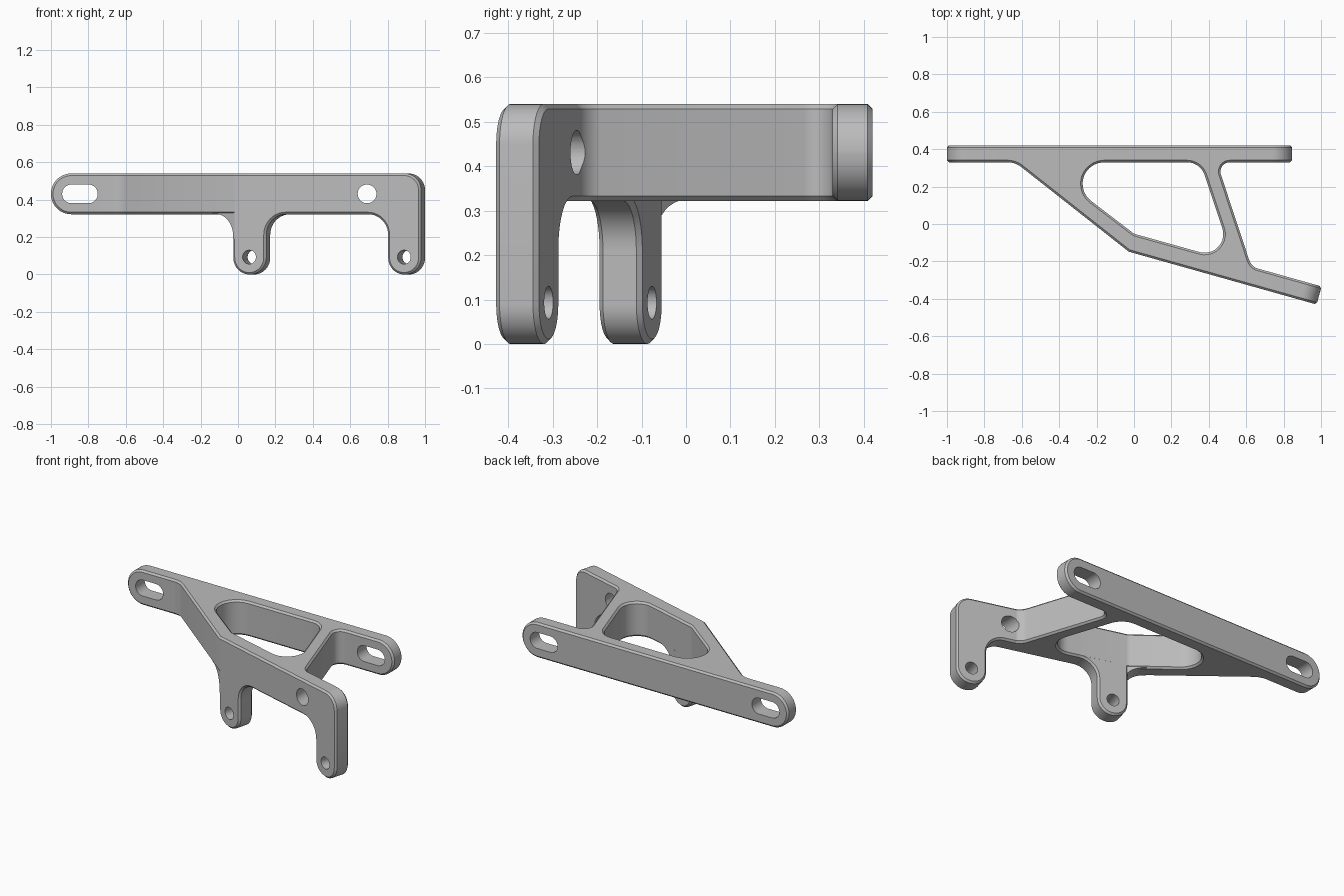
import bpy, bmesh, math
from mathutils import Matrix, Vector

cube = bpy.data.objects.get("Cube")
if cube:
    bpy.data.objects.remove(cube)

C = 0.011                  # edge chamfer
T = 0.1                    # front plate thickness
Z0, Z1 = 0.322, 0.54       # underside and top of the frame
UP = Vector((0, 0, 1))

metal = bpy.data.materials.new("grey metal")
metal.use_nodes = True
grey = (0.5, 0.5, 0.5, 1)
metal.diffuse_color = grey
metal.node_tree.nodes["Principled BSDF"].inputs["Base Color"].default_value = grey


def rounded(corners, steps=10):
    """Outline from (x, y, radius) corners, each replaced by an arc."""
    out = []
    for i, (x, y, r) in enumerate(corners):
        p = Vector((x, y))
        if r == 0:
            out.append(p)
            continue
        a = (Vector(corners[i - 1][:2]) - p).normalized()
        b = (Vector(corners[(i + 1) % len(corners)][:2]) - p).normalized()
        half = a.angle(b) / 2
        centre = p + (a + b).normalized() * r / math.sin(half)
        start = p + a * r / math.tan(half) - centre
        end = p + b * r / math.tan(half) - centre
        sweep = math.atan2(start.x * end.y - start.y * end.x, start.dot(end))
        out += [centre + Matrix.Rotation(sweep * k / steps, 2) @ start
                for k in range(steps + 1)]
    return out


def slot(x0, x1, z, r):
    """Stadium outline; a circle when the width is twice the radius."""
    e = r * 0.99
    return rounded([(x0, z - r, e), (x1, z - r, e), (x1, z + r, e), (x0, z + r, e)])


def inset(pts, d):
    """Move a counter-clockwise outline inwards by d with mitred corners."""
    out = []
    for i, p in enumerate(pts):
        a = (p - pts[i - 1]).normalized()
        b = (pts[(i + 1) % len(pts)] - p).normalized()
        n, m = Vector((-a.y, a.x)), Vector((-b.y, b.x))
        out.append(p + (n + m) * d / (1 + n.dot(m)))
    return out


def loft(name, pts, rings, frame):
    """Stack (height, inset) copies of an outline; frame = origin, u, v, normal."""
    origin, u, v, n = frame
    bm = bmesh.new()
    loops = [[bm.verts.new(origin + u * p.x + v * p.y + n * h) for p in inset(pts, d)]
             for h, d in rings]
    count = len(pts)
    for lo, hi in zip(loops, loops[1:]):
        for i in range(count):
            j = (i + 1) % count
            bm.faces.new((lo[i], lo[j], hi[j], hi[i]))
    bm.faces.new(loops[0])
    bm.faces.new(loops[-1])
    bmesh.ops.recalc_face_normals(bm, faces=bm.faces)
    mesh = bpy.data.meshes.new(name)
    bm.to_mesh(mesh)
    bm.free()
    mesh.materials.append(metal)
    obj = bpy.data.objects.new(name, mesh)
    bpy.context.collection.objects.link(obj)
    return obj


def chamfered(h0, h1):
    return [(h0, C), (h0 + C, 0), (h1 - C, 0), (h1, C)]


def cut(target, outline, rings, frame):
    """Cut a lofted shape out of a part."""
    cutter = loft("cutter", outline, rings, frame)
    mod = target.modifiers.new("cut", "BOOLEAN")
    mod.operation, mod.object, mod.solver = "DIFFERENCE", cutter, "EXACT"
    graph = bpy.context.evaluated_depsgraph_get()
    mesh = bpy.data.meshes.new_from_object(target.evaluated_get(graph))
    target.modifiers.clear()
    target.data = mesh
    bpy.data.objects.remove(cutter)


# Working frames: plan, rear bar, slanted front plate, diagonal wall
kink = Vector((-0.028, -0.148, 0))
tilt = math.radians(-15.7)
along = Vector((math.cos(tilt), math.sin(tilt), 0))
back = Vector((-along.y, along.x, 0))
diag = Vector((-0.607, 0.478, 0)).normalized()
X, Y = Vector((1, 0, 0)), Vector((0, 1, 0))
plan = (Vector(), X, Y, UP)
straight = (Vector(), X, UP, Y)
slanted = (kink, along, UP, back)
wall = (kink, diag, UP, Vector((diag.y, -diag.x, 0)))
mid = (Z0 + Z1) / 2
access = (slot(0.64, 0.74, mid, 0.05), [(-0.5, 0), (-0.1, 0)], straight)

# Web frame joining bar and plate, with its open pocket
f = kink + along * 0.8 + back * 0.004
g = kink + along * 0.8 + back * (T - 0.004)
web = loft("web_frame", rounded([
    (kink.x, kink.y, 0), (f.x, f.y, 0), (g.x, g.y, 0), (0.628, -0.23, 0.08),
    (0.443, 0.33, 0.05), (0.57, 0.33, 0), (0.57, 0.4, 0), (-0.74, 0.4, 0),
    (-0.74, 0.33, 0), (-0.635, 0.33, 0.12)]), chamfered(Z0, Z1), plan)
cut(web, rounded([
    (0, -0.052, 0.05), (0.532, -0.201, 0.1), (0.355, 0.33, 0.1), (-0.5, 0.33, 0.115)]),
    [(Z0 - C, -2 * C), (Z0 + C, 0), (Z1 - C, 0), (Z1 + C, -2 * C)], plan)
cut(web, *access)

# Rear bar with full-round ends and two slots
bar = loft("rear_bar", slot(-1, 0.845, mid, (Z1 - Z0) / 2),
           chamfered(0.33, 0.42), straight)
for x in (-0.94, 0.595):
    cut(bar, slot(x, x + 0.19, mid, 0.05), [(0.28, 0), (0.5, 0)], straight)

# Slanted front plate with two legs, bolt holes and an access hole
L, W, R = 1.043, 0.183, 0.09
plate = loft("front_plate", rounded([
    (0, 0, R), (W, 0, R), (W, Z0, 0.11), (L - W, Z0, 0.11),
    (L - W, 0, R), (L, 0, R), (L, Z1, R), (0, Z1, 0)]), chamfered(0, T), slanted)
for u in (W / 2, L - W / 2):
    cut(plate, slot(u - 0.037, u + 0.037, 0.093, 0.037), [(-0.1, 0), (0.2, 0)], slanted)
cut(plate, *access)

# Curved gusset between the inner leg and the diagonal wall
gusset = loft("leg_gusset", rounded([
    (-0.01, 0.4, 0), (-0.01, 0.19, 0), (0, 0.19, 0), (0, Z0 + 0.002, 0.12),
    (0.14, Z0 + 0.002, 0), (0.14, 0.4, 0)]), [(0.004, 0), (T - 0.01, 0)], wall)

# Smooth the arcs, keep the chamfers crisp
bpy.ops.object.select_all(action="DESELECT")
for part in (web, bar, plate, gusset):
    part.select_set(True)
bpy.context.view_layer.objects.active = web
bpy.ops.object.shade_smooth_by_angle(angle=math.radians(25))
